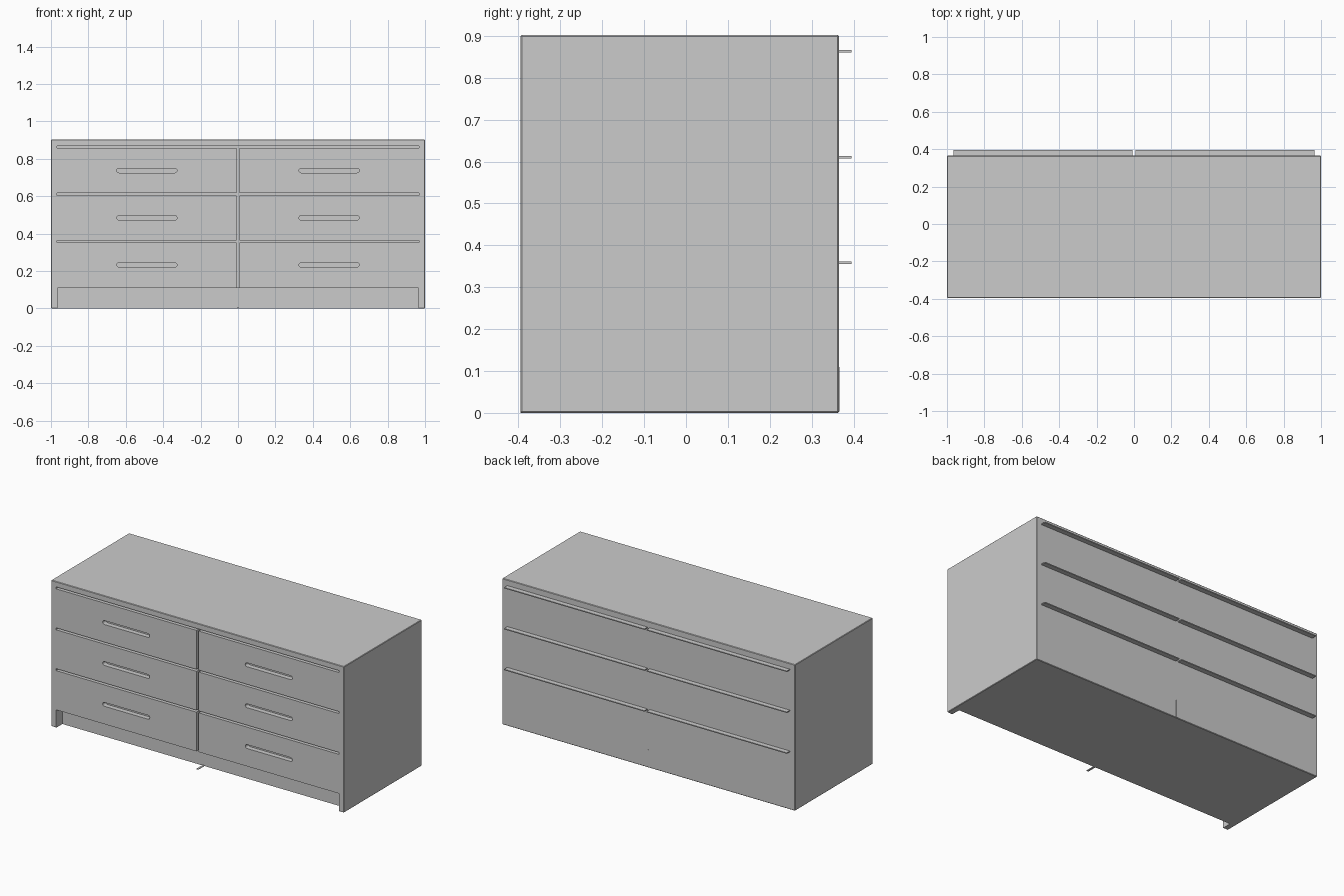
import bpy, bmesh, math

if "Cube" in bpy.data.objects:
    bpy.data.objects.remove(bpy.data.objects["Cube"])

FRONT, BACK = -0.395, 0.365
ROWS = (0.863, 0.61, 0.358)      # gap height above each drawer


def obj_from_bm(name, bm):
    bmesh.ops.recalc_face_normals(bm, faces=bm.faces)
    me = bpy.data.meshes.new(name)
    bm.to_mesh(me)
    bm.free()
    ob = bpy.data.objects.new(name, me)
    bpy.context.collection.objects.link(ob)
    return ob


def box(name, x0, x1, y0, y1, z0, z1):
    bm = bmesh.new()
    bmesh.ops.create_cube(bm, size=1)
    for v in bm.verts:
        v.co.x = (x0 + x1) / 2 + v.co.x * (x1 - x0)
        v.co.y = (y0 + y1) / 2 + v.co.y * (y1 - y0)
        v.co.z = (z0 + z1) / 2 + v.co.z * (z1 - z0)
    return obj_from_bm(name, bm)


def rounded_slot(name, cx, cz, length, height, y0, y1, seg=8):
    # stadium outline extruded along y
    bm = bmesh.new()
    r = height / 2
    pts = []
    for side, start in ((1, -90), (-1, 90)):
        for i in range(seg + 1):
            a = math.radians(start + 180 * i / seg)
            pts.append((cx + side * (length / 2 - r) + r * math.cos(a), y0, cz + r * math.sin(a)))
    face = bm.faces.new([bm.verts.new(p) for p in pts])
    ext = bmesh.ops.extrude_face_region(bm, geom=[face])
    for v in ext["geom"]:
        if isinstance(v, bmesh.types.BMVert):
            v.co.y = y1
    return obj_from_bm(name, bm)


def apply_modifier(ob, name):
    bpy.context.view_layer.objects.active = ob
    bpy.ops.object.modifier_apply(modifier=name)


def cut(ob, cutter):
    mod = ob.modifiers.new("cut", "BOOLEAN")
    mod.operation = "DIFFERENCE"
    mod.solver = "EXACT"
    mod.object = cutter
    apply_modifier(ob, mod.name)
    bpy.data.objects.remove(cutter)


# cabinet body with slightly eased edges
body = box("cabinet_body", -1, 1, FRONT, BACK, 0, 0.902)
mod = body.modifiers.new("ease", "BEVEL")
mod.width, mod.segments = 0.003, 1
apply_modifier(body, mod.name)

# recessed toe space between the two side panels
cut(body, box("toe_cut", -0.965, 0.965, FRONT - 0.1, FRONT + 0.06, -0.1, 0.11))

# gap between the two drawer columns
cut(body, box("centre_gap_cut", -0.008, 0.008, FRONT - 0.1, FRONT + 0.03, 0.105, 0.869))

for row, z in enumerate(ROWS):
    # gap above each row of drawers
    cut(body, box("row_gap_cut", -0.967, 0.967, FRONT - 0.1, FRONT + 0.03, z - 0.006, z + 0.006))
    for side, label in ((-1, "left"), (1, "right")):
        # finger grip in the drawer front
        cut(body, rounded_slot("grip_cut", side * 0.487, z - 0.126, 0.322, 0.024,
                               FRONT - 0.1, FRONT + 0.03))
        # drawer rail poking out through the back
        a, b = sorted((side * 0.008, side * 0.965))
        box(f"drawer_rail_{label}_{row + 1}", a, b, BACK - 0.03, 0.395, z - 0.003, z + 0.003)

# thin floor runner under the middle of the toe space
box("centre_runner", -0.006, 0.006, FRONT, FRONT + 0.085, 0, 0.004)

# lower end of the centre divider, just showing at the back
box("centre_divider_end", -0.006, 0.006, BACK - 0.02, BACK + 0.001, 0.003, 0.11)
